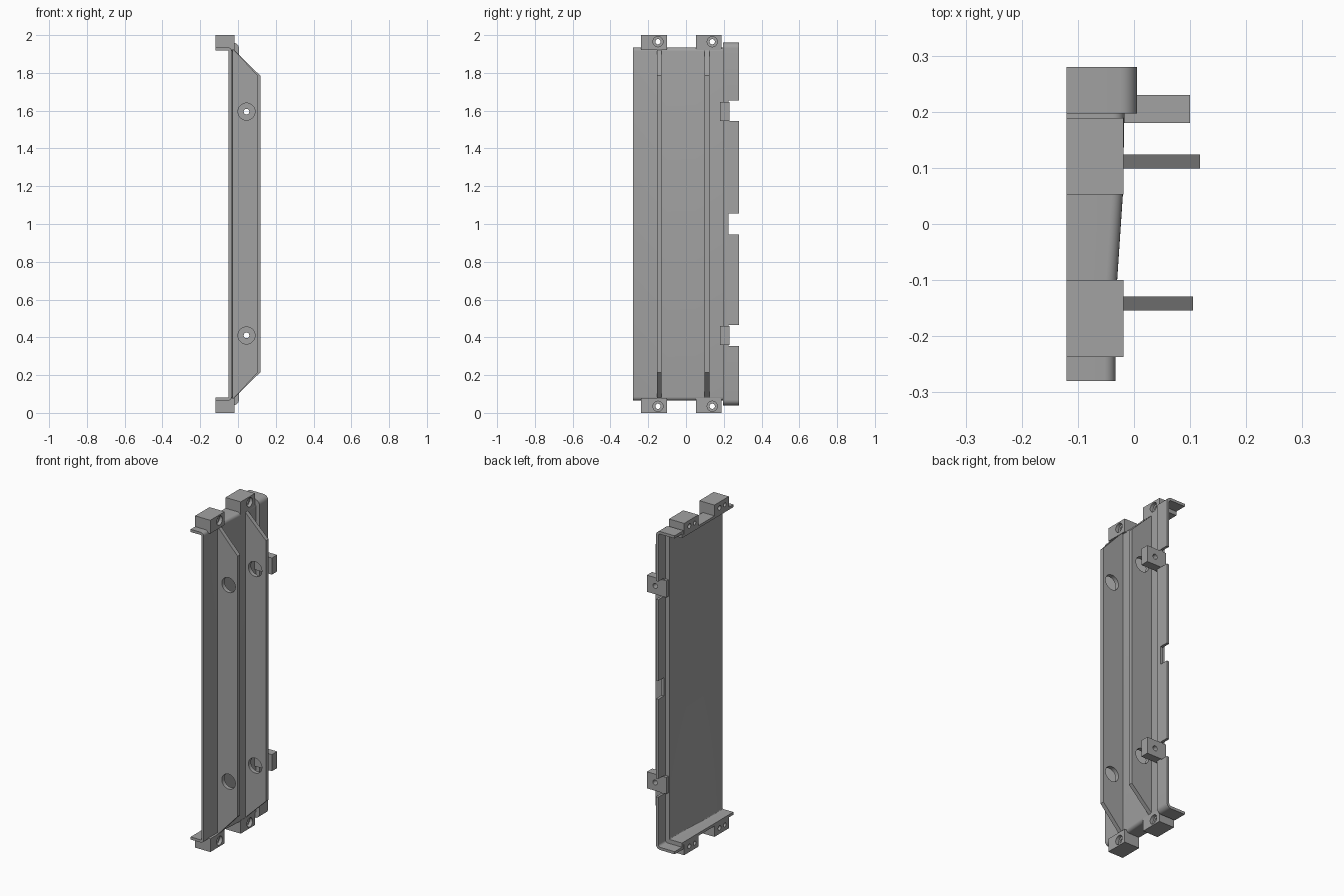
import bpy, bmesh, math
from mathutils import Matrix, Vector

cube = bpy.data.objects.get("Cube")
if cube:
    bpy.data.objects.remove(cube, do_unlink=True)

grey = bpy.data.materials.new("plain grey")
grey.use_nodes = True
colour = (0.36, 0.36, 0.36, 1)
grey.diffuse_color = colour
grey.node_tree.nodes["Principled BSDF"].inputs["Base Color"].default_value = colour


def finish(name, bm):
    bmesh.ops.recalc_face_normals(bm, faces=bm.faces)
    mesh = bpy.data.meshes.new(name)
    bm.to_mesh(mesh)
    bm.free()
    mesh.materials.append(grey)
    ob = bpy.data.objects.new(name, mesh)
    bpy.context.collection.objects.link(ob)
    return ob


def box(name, x, y, z):
    bm = bmesh.new()
    bmesh.ops.create_cube(bm, size=1)
    for v in bm.verts:
        v.co = Vector([(r[0] + r[1]) / 2 + c * (r[1] - r[0]) for r, c in zip((x, y, z), v.co)])
    return finish(name, bm)


def rod(name, centre, radius, length, axis, sides=32):
    bm = bmesh.new()
    turn = Matrix.Rotation(math.pi / 2, 4, axis)
    bmesh.ops.create_cone(bm, cap_ends=True, segments=sides, radius1=radius, radius2=radius,
                          depth=length, matrix=Matrix.Translation(centre) @ turn)
    return finish(name, bm)


def cut(ob, *cutters):
    for c in cutters:
        mod = ob.modifiers.new("cut", 'BOOLEAN')
        mod.operation, mod.solver, mod.object = 'DIFFERENCE', 'EXACT', c
        bpy.context.view_layer.objects.active = ob
        bpy.ops.object.modifier_apply(modifier=mod.name)
        bpy.data.objects.remove(c, do_unlink=True)


def half_channel(x, top, r, steps=6):
    """Upper half of a rounded channel line, from the open edge to the web."""
    pts = [(BACK, top)]
    for i in range(steps + 1):
        a = math.pi / 2 * (1 - i / steps)
        pts.append((x - r + r * math.cos(a), top - r + r * math.sin(a)))
    return pts


def channel(name, stations, top, r, t):
    """Loft a C-shaped section along y; stations are (y, outer x)."""
    bm = bmesh.new()
    rings = []
    for y, x in stations:
        outer = half_channel(x, top, r)
        inner = half_channel(x - t, top - t, max(r - t, 0.004))
        outer += [(px, 2 - pz) for px, pz in reversed(outer)]
        inner += [(px, 2 - pz) for px, pz in reversed(inner)]
        rings.append([bm.verts.new((px, y, pz)) for px, pz in outer + inner[::-1]])
    n = len(rings[0])
    for a, b in zip(rings, rings[1:]):
        for i in range(n):
            j = (i + 1) % n
            bm.faces.new((a[i], a[j], b[j], b[i]))
    # end caps as strips between the outer and inner lines
    for ring in (rings[0], rings[-1]):
        for i in range(n // 2 - 1):
            bm.faces.new((ring[i], ring[i + 1], ring[n - 2 - i], ring[n - 1 - i]))
    ob = finish(name, bm)
    return ob


def smooth(ob):
    bpy.ops.object.select_all(action='DESELECT')
    ob.select_set(True)
    bpy.context.view_layer.objects.active = ob
    bpy.ops.object.shade_smooth_by_angle(angle=math.radians(30))


BACK = -0.12
HOLES = (0.41, 1.595)

# Tray with slightly tapering web and top and bottom lips
tray = channel("tray", [(-0.28, -0.033), (-0.235, -0.033), (-0.1, -0.03),
                        (0.05, -0.02), (0.2, -0.017)], 1.935, 0.02, 0.016)
smooth(tray)

# Raised side flange and the step joining it to the tray
flange = channel("side_flange", [(0.197, 0.005), (0.28, 0.005)], 1.96, 0.03, 0.016)
cut(flange, *[box("notch", (-0.06, 0.05), (0.226, 0.32), (z - 0.055, z + 0.055))
              for z in (0.41, 1.0, 1.6)])
smooth(flange)
smooth(channel("flange_step", [(0.197, 0.004), (0.21, 0.004)], 1.959, 0.03, 0.04))

# Long ribs with sloping ends and round holes
for name, y, tip in (("front_rib", -0.1415, 0.105), ("back_rib", 0.111, 0.118)):
    bm = bmesh.new()
    half = [(-0.03, 1.92), (-0.02, 1.92), (tip, 1.785)]
    line = half + [(x, 2 - z) for x, z in reversed(half)]
    face = bm.faces.new([bm.verts.new((x, y - 0.0125, z)) for x, z in line])
    ext = bmesh.ops.extrude_face_region(bm, geom=[face])
    bmesh.ops.translate(bm, vec=(0, 0.025, 0),
                        verts=[v for v in ext["geom"] if isinstance(v, bmesh.types.BMVert)])
    rib = finish(name, bm)
    cut(rib, *[rod("hole", (0.045, y, z), 0.045, 0.1, 'X') for z in HOLES])
    smooth(rib)

# Side lugs with screw holes
for name, z in zip(("lower_lug", "upper_lug"), HOLES):
    lug = box(name, (-0.03, 0.1), (0.18, 0.23), (z - 0.05, z + 0.05))
    cut(lug, rod("hole", (0.045, 0.2, z), 0.015, 0.2, 'X', 20))
    smooth(lug)

# Mounting blocks at both ends: counterbored through hole and two pin holes
for end, low, high, mid in (("bottom", 0, 0.08, 0.035), ("top", 1.92, 2.0, 1.965)):
    for side, y0, y1 in (("front", -0.237, -0.1), ("back", 0.053, 0.189)):
        y = (y0 + y1) / 2 + (0.02 if side == "front" else 0.018)
        block = box(f"{end}_{side}_block", (BACK, -0.019), (y0, y1), (low, high))
        cut(block,
            rod("bore", (-0.019, y, mid), 0.027, 0.04, 'Y', 24),
            rod("hole", (-0.07, y, mid), 0.014, 0.2, 'Y', 20),
            rod("pin_hole", (BACK, y - 0.05, mid), 0.012, 0.04, 'Y', 16))
        smooth(block)
